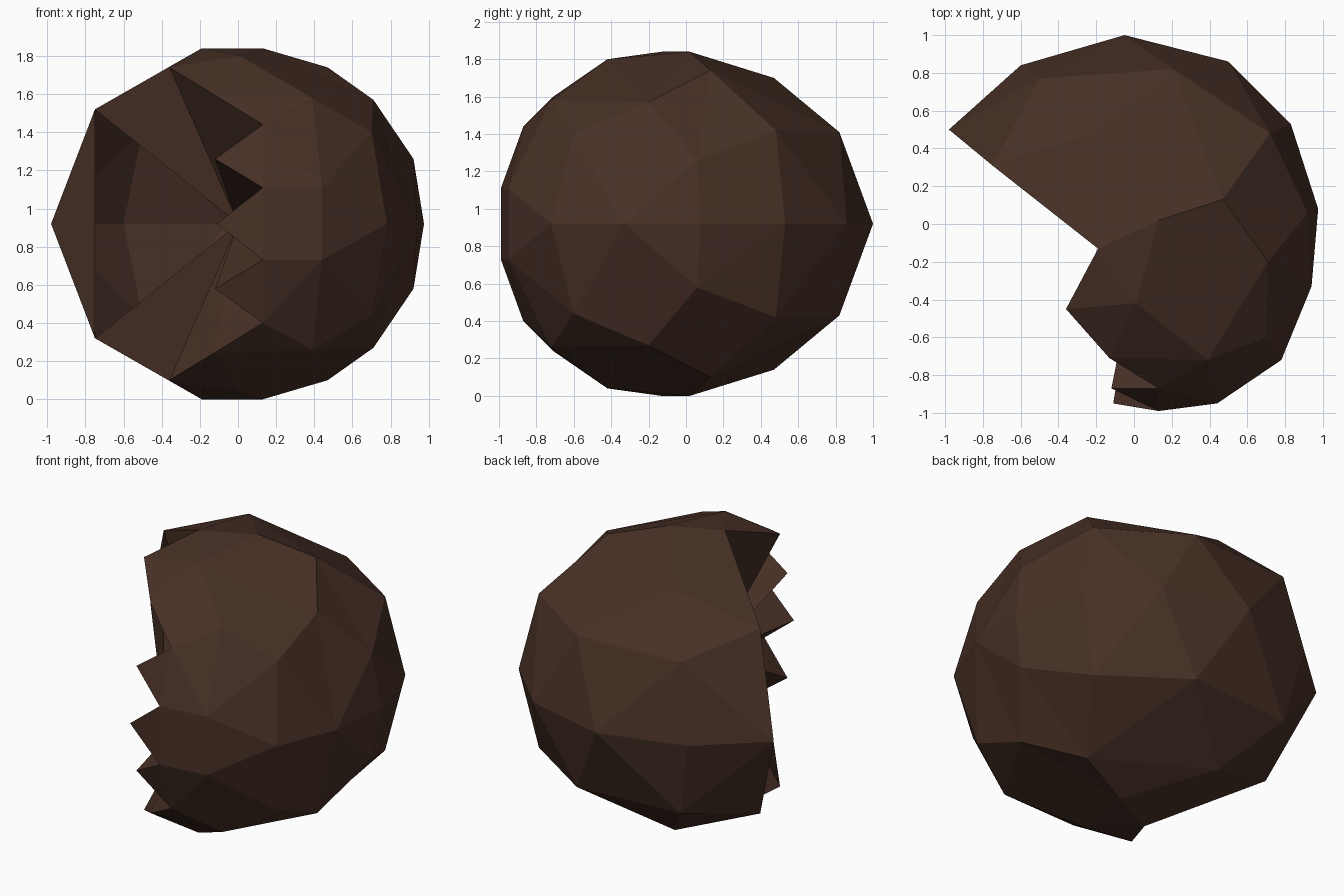
import bpy, bmesh
from mathutils import Vector

cube = bpy.data.objects.get("Cube")
if cube:
    bpy.data.objects.remove(cube, do_unlink=True)

MID = 0.92
CENTRE = Vector((0, 0, MID))


def flip(p):
    """Mirror a point across the middle height."""
    return (p[0], p[1], 2 * MID - p[2])


# Edge of the open mouth, upper half
crown = (-.19, -.13, 1.84)
brow = (.01, -.42, 1.80)
cheek = (-.13, -.71, 1.60)
notch_high = (.13, -.87, 1.44)
notch_low = (.13, -.99, 1.11)
lip = (-.75, .31, 1.52)
corner = (-.98, .50, MID)
throat = (0, -.28, MID)
tooth_high = (-.36, -.45, 1.74)
tooth_side = (-.12, -.87, 1.26)
tooth_mid = (-.11, -.95, MID)

rim_half = [crown, brow, cheek, notch_high, notch_low, lip]
shell_half = [
    (.13, .02, 1.84), (.39, -.72, 1.58), (.71, -.20, 1.57), (.47, .13, 1.74),
    (.72, .48, 1.42), (.21, .82, 1.41), (-.25, .47, 1.70), (-.50, .77, 1.41),
    (.70, -.60, 1.40), (.92, .06, 1.26), (.44, -.95, 1.11),
]
equator = [(-.60, .84), (-.05, 1.0), (.50, .86), (.83, .53),
           (.975, .08), (.94, -.33), (.78, -.72)]

rim = rim_half + [flip(p) for p in rim_half] + [corner]
shell = shell_half + [flip(p) for p in shell_half] + [(x, y, MID) for x, y in equator]

# Faceted shell: wrap the points on a sphere, then move them to their places
bm = bmesh.new()
place = {}
for p in rim + shell:
    v = bm.verts.new(CENTRE + (Vector(p) - CENTRE).normalized())
    place[v] = p
bmesh.ops.convex_hull(bm, input=list(bm.verts))
rim_set = set(rim)
mouth = [f for f in bm.faces if all(place[v] in rim_set for v in f.verts)]
bmesh.ops.delete(bm, geom=mouth, context='FACES')
vert = {}
for v, p in place.items():
    v.co = p
    vert[p] = v


def tri(*points):
    for p in points:
        if p not in vert:
            vert[p] = bm.verts.new(p)
    bm.faces.new([vert[p] for p in points])


def tri_pair(*points):
    tri(*points)
    tri(*[flip(p) for p in reversed(points)])


# Teeth along the jaw
tri_pair(brow, tooth_high, cheek)
tri_pair(crown, tooth_high, brow)
tri_pair(notch_high, tooth_side, notch_low)
tri(notch_low, tooth_mid, flip(notch_low))

# Inner walls fanning in to the throat, with an opening between the lips
jaw = [lip, crown, tooth_high, cheek, notch_high, tooth_side, notch_low, tooth_mid]
for a, b in zip(jaw, jaw[1:]):
    tri_pair(a, b, throat)
tri(lip, flip(lip), corner)

bmesh.ops.recalc_face_normals(bm, faces=list(bm.faces))
mesh = bpy.data.meshes.new("bitten_ball")
bm.to_mesh(mesh)
bm.free()

# Dark brown material
brown = bpy.data.materials.new("dark_brown")
colour = (.064, .030, .019, 1)
brown.use_nodes = True
brown.diffuse_color = colour
brown.node_tree.nodes["Principled BSDF"].inputs["Base Color"].default_value = colour
mesh.materials.append(brown)

ball = bpy.data.objects.new("toothed_ball", mesh)
bpy.context.collection.objects.link(ball)
